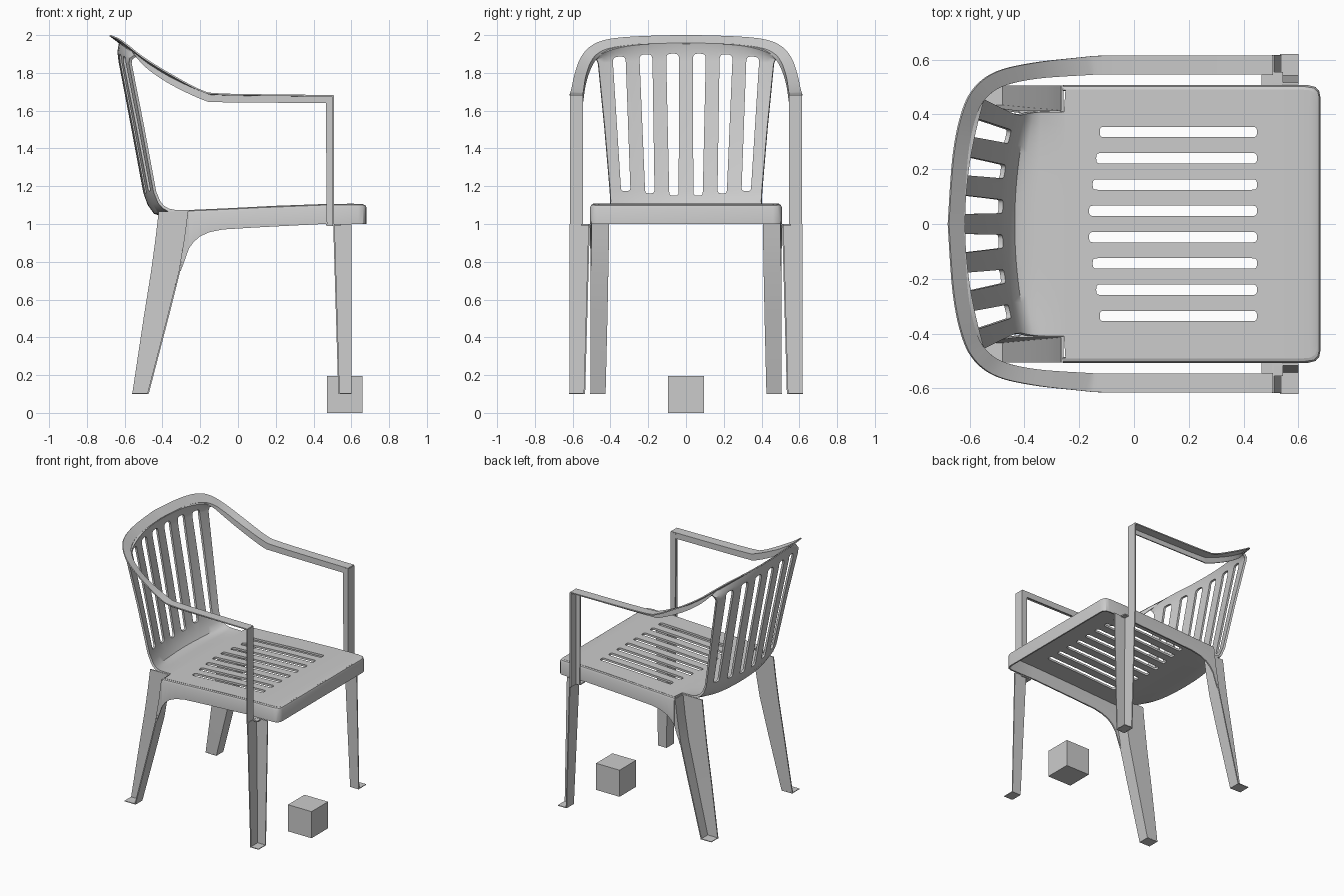
import bpy, bmesh, math
from mathutils import Vector

if "Cube" in bpy.data.objects:
    bpy.data.objects.remove(bpy.data.objects["Cube"])


def mesh_object(name, verts, faces):
    me = bpy.data.meshes.new(name)
    me.from_pydata([tuple(v) for v in verts], [], faces)
    bm = bmesh.new()
    bm.from_mesh(me)
    bmesh.ops.recalc_face_normals(bm, faces=bm.faces)
    bm.to_mesh(me)
    bm.free()
    ob = bpy.data.objects.new(name, me)
    bpy.context.collection.objects.link(ob)
    return ob


def bake(ob):
    bpy.ops.object.select_all(action='DESELECT')
    ob.select_set(True)
    bpy.context.view_layer.objects.active = ob
    bpy.ops.object.convert(target='MESH')
    bpy.ops.object.shade_smooth_by_angle(angle=math.radians(35))


def sheet(name, rows, thick=0.012, cutter=None):
    """Grid of rows on the +y half, mirrored and thickened."""
    n = len(rows[0])
    faces = [(i * n + j, i * n + j + 1, (i + 1) * n + j + 1, (i + 1) * n + j)
             for i in range(len(rows) - 1) for j in range(n - 1)]
    ob = mesh_object(name, [p for r in rows for p in r], faces)
    m = ob.modifiers.new("mirror", 'MIRROR')
    m.use_axis = (False, True, False)
    m.merge_threshold = 0.0005
    s = ob.modifiers.new("thickness", 'SOLIDIFY')
    s.thickness, s.offset, s.use_even_offset = thick, 0, True
    if cutter:
        b = ob.modifiers.new("slots", 'BOOLEAN')
        b.object, b.operation, b.solver = cutter, 'DIFFERENCE', 'EXACT'
    bake(ob)
    return ob


def smooth_path(pts, steps=5):
    """Catmull-Rom through tuples of any length."""
    out = []
    for i in range(len(pts) - 1):
        a, b, c, d = (Vector(pts[max(0, min(len(pts) - 1, i + k))]) for k in (-1, 0, 1, 2))
        for s in range(steps):
            t = s / steps
            out.append(0.5 * (2 * b + (c - a) * t + (2 * a - 5 * b + 4 * c - d) * t * t
                              + (3 * b - a - 3 * c + d) * t ** 3))
    return out + [Vector(pts[-1])]


def lerp_table(table, x):
    for (x0, z0), (x1, z1) in zip(table, table[1:]):
        if x <= x1:
            return z0 + (z1 - z0) * max(0, (x - x0) / (x1 - x0))
    return table[-1][1]


# Cutters for the slots: prisms with softly squared ends, joined in one mesh
cv, cf = [], []


def slot(p0, r0, p1, r1, to3d, lo, hi):
    d = (Vector(p1) - Vector(p0)).normalized()
    side = Vector((-d.y, d.x))
    ring = []
    for c, r, flip in ((p1, r1, 1), (p0, r0, -1)):
        for k in range(11):
            a = math.pi * k / 10
            u = math.copysign(abs(math.cos(a)) ** 0.6, math.cos(a))
            ring.append(Vector(c) + flip * r * (d * abs(math.sin(a)) ** 0.6 - side * u))
    n, o = len(ring), len(cv)
    cv.extend([to3d(p, lo) for p in ring] + [to3d(p, hi) for p in ring])
    cf.extend([tuple(range(o + n - 1, o - 1, -1)), tuple(range(o + n, o + 2 * n))])
    cf.extend([(o + i, o + (i + 1) % n, o + n + (i + 1) % n, o + n + i) for i in range(n)])


for s in (-1, 1):
    for i in range(4):      # seat slots
        y = s * (0.048 + 0.096 * i)
        slot((-0.145 + 0.013 * i, y), 0.019, (0.43, y), 0.019,
             lambda p, h: (p.x, p.y, h), 0.9, 1.13)
    for i in range(3):      # backrest slots
        k = 2 * i + 1
        slot((s * 0.064 * k, 1.175 + 0.012 * i), 0.025, (s * 0.0705 * k, 1.868 - 0.004 * i * i), 0.034,
             lambda p, h: (h, p.x, p.y), -0.8, -0.38)
cutter = mesh_object("slot_cutter", cv, cf)
cutter.hide_render = True

# Seat and backrest as one shell: centre x, z, half width, bow, edge drop
stations = [(0.668, 1.094, 0.455, 0, 0), (0.66, 1.097, 0.478, 0, 0), (0.645, 1.099, 0.488, 0, 0),
            (0.6, 1.1, 0.492, 0, 0), (0.45, 1.098, 0.492, 0, 0), (0.2, 1.089, 0.492, 0, 0),
            (-0.05, 1.076, 0.492, 0, 0), (-0.25, 1.067, 0.492, 0, 0), (-0.256, 1.067, 0.41, 0, 0),
            (-0.35, 1.056, 0.41, 0.01, -0.012), (-0.405, 1.05, 0.408, 0.035, -0.025),
            (-0.44, 1.06, 0.405, 0.045, -0.03), (-0.472, 1.105, 0.40, 0.055, -0.01),
            (-0.495, 1.17, 0.402, 0.055, 0), (-0.56, 1.52, 0.432, 0.055, 0),
            (-0.625, 1.86, 0.465, 0.055, 0.01), (-0.631, 1.91, 0.476, 0.065, 0.035),
            (-0.624, 1.955, 0.482, 0.08, 0.065)]
N = 14
sheet("seat_and_back",
      [[(x + bow * (j / N) ** 2, w * j / N, z - drop * (j / N) ** 4) for j in range(N + 1)]
       for x, z, w, bow, drop in stations], 0.015, cutter)
bpy.data.objects.remove(cutter)

# Skirt around the front and sides of the seat: outer x, y and top-edge x, y
top = [(-0.26, 1.069), (-0.05, 1.078), (0.2, 1.091), (0.45, 1.1), (0.6, 1.102), (0.645, 1.101), (0.68, 1.096)]
low = [(-0.26, 0.87), (-0.235, 0.905), (-0.2, 0.935), (-0.15, 0.957), (-0.08, 0.971), (0.1, 0.982), (0.45, 1.0), (0.68, 1.0)]
edge = [(0.676, 0, 0.664, 0), (0.676, 0.46, 0.664, 0.455), (0.672, 0.482, 0.658, 0.476), (0.66, 0.496, 0.645, 0.486),
        (0.635, 0.502, 0.6, 0.488)]
edge += [(x, 0.502, x, 0.488) for x in (0.45, 0.1, -0.08, -0.15, -0.2, -0.235, -0.26)]
rows = []
for ox, oy, ix, iy in edge:
    zt = lerp_table(top, ix)
    mx, my = ox * 0.7 + ix * 0.3, oy * 0.7 + iy * 0.3
    rows.append([(ix, iy, zt), (mx, my, zt - 0.004), (ox, oy, zt - 0.014), (ox, oy, lerp_table(low, ox))])
sheet("seat_skirt", rows, 0.01)
sheet("skirt_web", [[(-0.26, 0.502, 1.066), (-0.26, 0.502, 0.87)],
                    [(-0.278, 0.502, 0.93), (-0.281, 0.502, 0.81)],
                    [(-0.303, 0.502, 0.76), (-0.304, 0.502, 0.75)]], 0.008)

# Armrests running into the top rim: inner edge xyz, outer edge xyz, lower z
rim = [(0.505, 0.55, 1.679, 0.505, 0.615, 1.679, 1.64), (0.2, 0.55, 1.681, 0.2, 0.615, 1.682, 1.642),
       (-0.1, 0.55, 1.686, -0.1, 0.615, 1.688, 1.645), (-0.18, 0.547, 1.7, -0.2, 0.608, 1.708, 1.655),
       (-0.35, 0.535, 1.777, -0.37, 0.588, 1.799, 1.735), (-0.47, 0.51, 1.85, -0.5, 0.557, 1.88, 1.815),
       (-0.535, 0.47, 1.9, -0.58, 0.5, 1.942, 1.88), (-0.578, 0.4, 1.93, -0.627, 0.41, 1.976, 1.92),
       (-0.61, 0.25, 1.95, -0.66, 0.25, 1.991, 1.945), (-0.624, 0, 1.957, -0.678, 0, 1.998, 1.952)]
sheet("arm_and_top_rim",
      [[p[3:6], p[0:3], (p[0], p[1], p[6])] for p in smooth_path(rim)], 0.008)

# Arm posts: front plate with an inner wall behind it
sheet("arm_post", [[(0.503, 0.615, z), (0.503, 0.55, z), (x, 0.55, z)]
                   for z, x in ((1.679, 0.465), (0.99, 0.47))], 0.01)
sheet("post_bracket", [[(x, 0.502, 0.995), (x, 0.555, 0.995)] for x in (0.465, 0.545)], 0.008)

# Front legs: plate under the post, inner wall in front of it, foot cap
sheet("front_leg", [[(x, 0.617, z), (x, y, z), (0.6, y, z)]
                    for z, x, y in ((1.0, 0.508, 0.513), (0.1, 0.535, 0.538))], 0.008)
sheet("front_foot", [[(x, 0.537, 0.103), (x, 0.62, 0.103)] for x in (0.533, 0.6)], 0.005)

# Back legs: sloping front plate, inner wall behind it, foot cap
sheet("back_leg", [[(xf, 0.506, z), (xf, y, z), (xb, y, z)]
                   for z, xf, xb, y in ((1.066, -0.262, -0.42, 0.41), (0.92, -0.281, -0.437, 0.412),
                                        (0.75, -0.31, -0.46, 0.415), (0.5, -0.373, -0.5, 0.42),
                                        (0.1, -0.477, -0.56, 0.43))], 0.008)
sheet("back_foot", [[(x, 0.425, 0.103), (x, 0.508, 0.103)] for x in (-0.56, -0.473)], 0.005)

# Separate small block on the floor
bpy.ops.mesh.primitive_cube_add(size=1, location=(0.565, 0, 0.097))
block = bpy.context.object
block.name = "small_block"
block.scale = (0.19, 0.19, 0.194)
